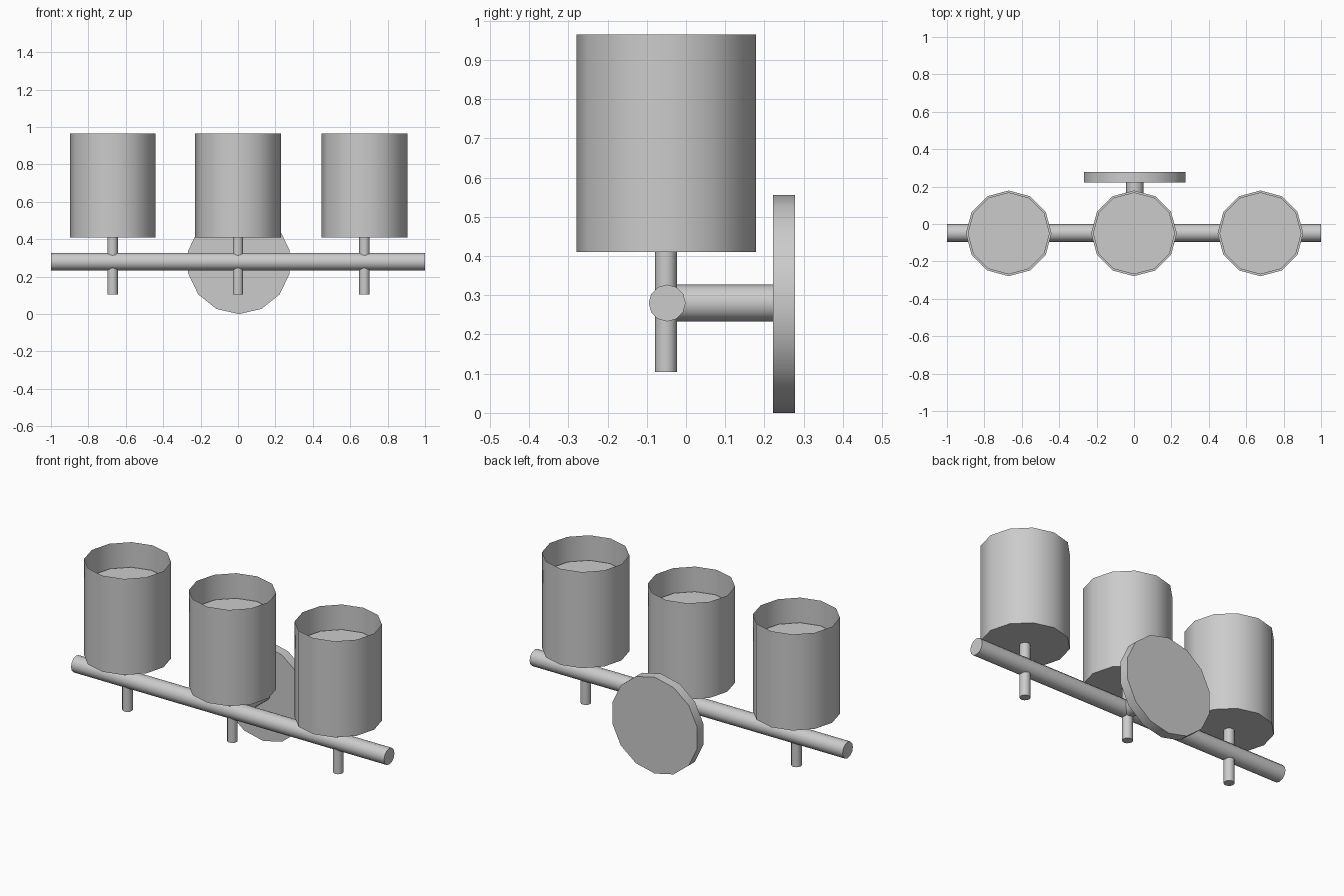
import bpy
from math import radians, pi

if "Cube" in bpy.data.objects:
    bpy.data.objects.remove(bpy.data.objects["Cube"])

AXIS_Y, AXIS_Z = -0.05, 0.28   # centre line of the horizontal bar


def smooth(obj):
    bpy.ops.object.select_all(action='DESELECT')
    obj.select_set(True)
    bpy.context.view_layer.objects.active = obj
    bpy.ops.object.shade_smooth_by_angle(angle=radians(40))


def cylinder(name, radius, length, loc, rot=(0, 0, 0), sides=12):
    bpy.ops.mesh.primitive_cylinder_add(vertices=sides, radius=radius, depth=length,
                                        location=loc, rotation=rot)
    obj = bpy.context.object
    obj.name = name
    smooth(obj)
    return obj


def open_top(obj):
    # remove the upper cap so the shade is an open cup
    me = obj.data
    import bmesh
    bm = bmesh.new()
    bm.from_mesh(me)
    caps = [f for f in bm.faces if f.normal.z > 0.9]
    bmesh.ops.delete(bm, geom=caps, context='FACES_ONLY')
    bm.to_mesh(me)
    bm.free()


# wall plate and the arm joining it to the bar
cylinder("wall_plate", 0.278, 0.056, (0.005, 0.25, 0.278), (pi / 2, 0, 0), 14)
cylinder("wall_arm", 0.047, 0.274, (0.005, 0.087, AXIS_Z), (pi / 2, 0, 0))

# long horizontal bar
cylinder("cross_bar", 0.047, 2.0, (0, AXIS_Y + 0.002, AXIS_Z), (0, pi / 2, 0))

# three lamps: stem through the bar, open shade, inner diffuser
for side, x in (("left", -0.67), ("middle", 0.0), ("right", 0.676)):
    cylinder(side + "_stem", 0.028, 0.307, (x, AXIS_Y - 0.001, 0.2575))
    shade = cylinder(side + "_shade", 0.229, 0.555, (x, AXIS_Y, 0.6875))
    open_top(shade)
    cylinder(side + "_diffuser", 0.219, 0.41, (x, AXIS_Y, 0.62))
